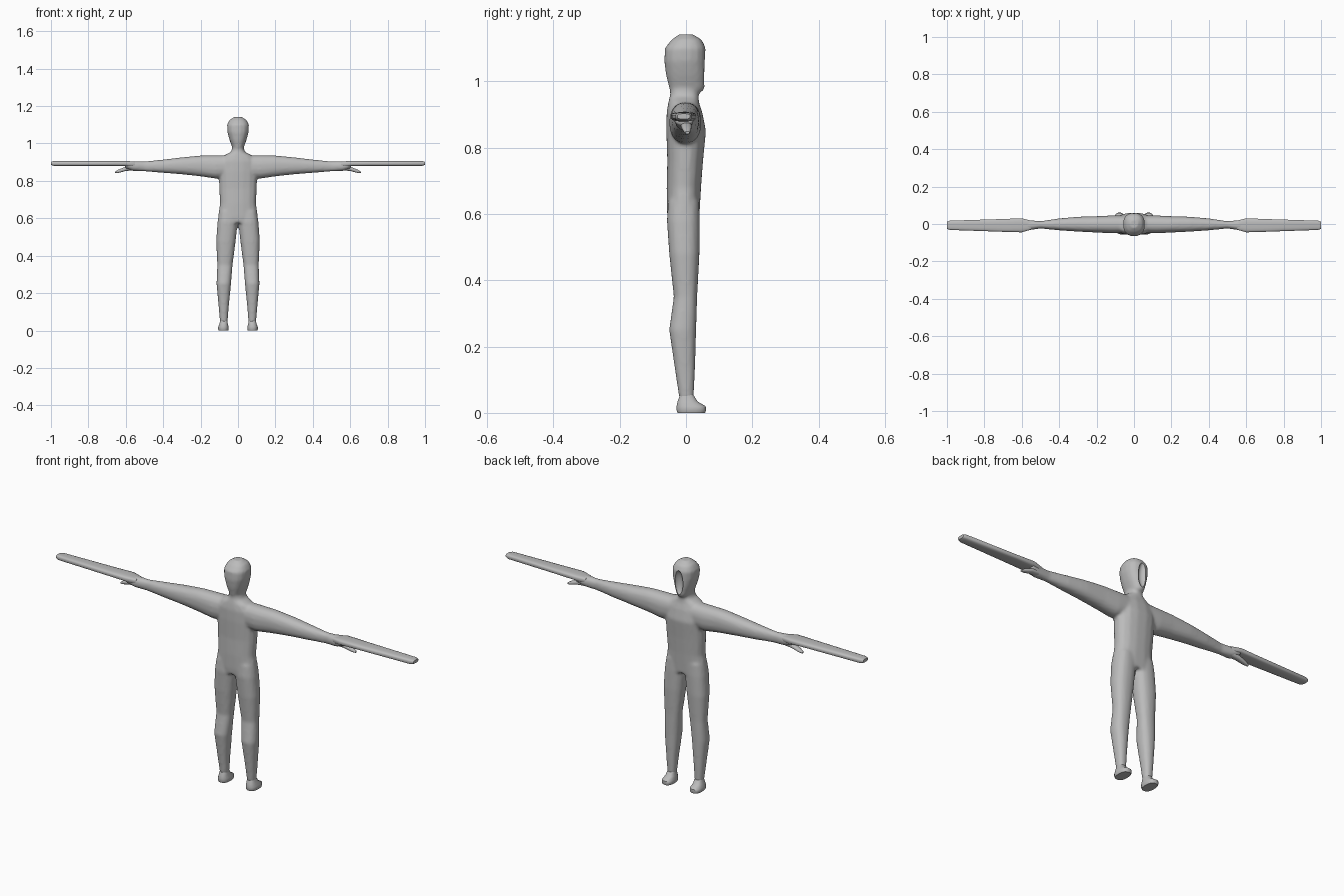
import bpy, bmesh, math
from mathutils import Vector

old = bpy.data.objects.get("Cube")
if old:
    bpy.data.objects.remove(old, do_unlink=True)

grey = bpy.data.materials.new("plain grey")
grey.use_nodes = True
COL = (0.5, 0.5, 0.5, 1)
grey.diffuse_color = COL
grey.node_tree.nodes["Principled BSDF"].inputs["Base Color"].default_value = COL


def spow(v, p):
    return math.copysign(abs(v) ** p, v)


def loft(bm, axis, sections, sides=16, p=0.85, side=1):
    """Rings along an axis; each section is (pos, a_min, a_max, b_min, b_max)."""
    rings = []
    for pos, a0, a1, b0, b1 in sections:
        ring = []
        for i in range(sides):
            t = 2 * math.pi * (i + 0.5) / sides
            a = (a0 + a1) / 2 + (a1 - a0) / 2 * spow(math.cos(t), p)
            b = (b0 + b1) / 2 + (b1 - b0) / 2 * spow(math.sin(t), p)
            co = (a, b, pos) if axis == "z" else (pos, a, b)
            ring.append(bm.verts.new((co[0] * side, co[1], co[2])))
        rings.append(ring)
    faces = [bm.faces.new(rings[0]), bm.faces.new(rings[-1])]
    for r, s in zip(rings, rings[1:]):
        for i in range(sides):
            j = (i + 1) % sides
            faces.append(bm.faces.new((r[i], r[j], s[j], s[i])))
    bmesh.ops.recalc_face_normals(bm, faces=faces)


def finish(name, bm):
    me = bpy.data.meshes.new(name)
    bm.to_mesh(me)
    bm.free()
    ob = bpy.data.objects.new(name, me)
    bpy.context.collection.objects.link(ob)
    me.materials.append(grey)
    return ob


def select(ob):
    bpy.ops.object.select_all(action="DESELECT")
    ob.select_set(True)
    bpy.context.view_layer.objects.active = ob


def smooth(ob, deg=45):
    select(ob)
    bpy.ops.object.shade_smooth_by_angle(angle=math.radians(deg))


# Torso and neck: (z, x range, y range)
TORSO = [(.575, -.100, .100, -.055, .040), (.61, -.107, .107, -.058, .042),
         (.68, -.097, .097, -.059, .046), (.76, -.101, .101, -.057, .052),
         (.85, -.104, .104, -.060, .061), (.905, -.100, .100, -.059, .050),
         (.935, -.075, .075, -.054, .040), (.955, -.038, .038, -.049, .038),
         (.985, -.029, .029, -.046, .040)]
HEAD = [(.960, -.027, .027, -.046, .036), (.975, -.030, .030, -.050, .056),
        (1.02, -.046, .046, -.061, .060), (1.06, -.057, .057, -.066, .060),
        (1.10, -.059, .059, -.064, .060), (1.125, -.046, .046, -.044, .048),
        (1.141, -.022, .022, -.022, .022)]
LEG = [(.64, .004, .100, -.054, .040), (.58, .001, .110, -.058, .042),
       (.48, .012, .117, -.051, .041), (.35, .029, .111, -.037, .034),
       (.25, .037, .115, -.051, .031), (.12, .050, .103, -.032, .027),
       (.04, .056, .096, -.020, .023)]
# Arm: (x, y range, z range)
ARM = [(.03, -.048, .046, .820, .938), (.12, -.050, .046, .812, .937),
       (.20, -.046, .042, .824, .936), (.30, -.041, .039, .835, .926),
       (.40, -.034, .030, .843, .914), (.50, -.024, .015, .851, .904),
       (.56, -.033, .021, .853, .906), (.605, -.038, .025, .868, .904)]

bm = bmesh.new()
loft(bm, "z", TORSO)
loft(bm, "z", HEAD)
for s in (1, -1):
    loft(bm, "z", LEG, side=s)
    loft(bm, "x", ARM, side=s)
body = finish("body", bm)

# Hollow groove down the face
bm = bmesh.new()
bmesh.ops.create_uvsphere(bm, u_segments=20, v_segments=12, radius=1)
for v in bm.verts:
    v.co = Vector((v.co.x * .024, .067 + v.co.y * .028, 1.042 + v.co.z * .066))
cutter = finish("face_cutter", bm)
cutter.hide_render = True

# Fuse the overlapping forms into one skin, then cut the face
rm = body.modifiers.new("fuse", "REMESH")
rm.mode = "VOXEL"
rm.voxel_size = 0.007
sm = body.modifiers.new("soften", "SMOOTH")
sm.factor, sm.iterations = 0.5, 5
bo = body.modifiers.new("face", "BOOLEAN")
bo.operation, bo.object, bo.solver = "DIFFERENCE", cutter, "EXACT"
select(body)
for name in ("fuse", "soften", "face"):
    bpy.ops.object.modifier_apply(modifier=name)
bpy.data.objects.remove(cutter, do_unlink=True)
smooth(body)

# Flat paddle hands, thumbs and feet
HAND = [(.55, -.030, .018, .872, .903), (.60, -.045, .031, .879, .907),
        (.70, -.042, .027, .880, .906), (.985, -.032, .018, .880, .906),
        (1.0, -.026, .012, .886, .902)]
THUMB = [(.56, -.018, .016, .856, .885), (.60, -.015, .017, .853, .876),
         (.64, -.008, .015, .842, .860), (.657, -.002, .010, .841, .849)]
FOOT = [(0, .052, .104, -.026, .058), (.008, .049, .107, -.029, .061),
        (.020, .050, .106, -.029, .060), (.034, .054, .100, -.026, .036),
        (.055, .057, .095, -.018, .022)]
for side, s in (("left", 1), ("right", -1)):
    for part, axis, sec, p in (("hand", "x", HAND, .6), ("thumb", "x", THUMB, .85),
                               ("foot", "z", FOOT, .8)):
        bm = bmesh.new()
        loft(bm, axis, sec, p=p, side=s)
        smooth(finish(side + "_" + part, bm))
